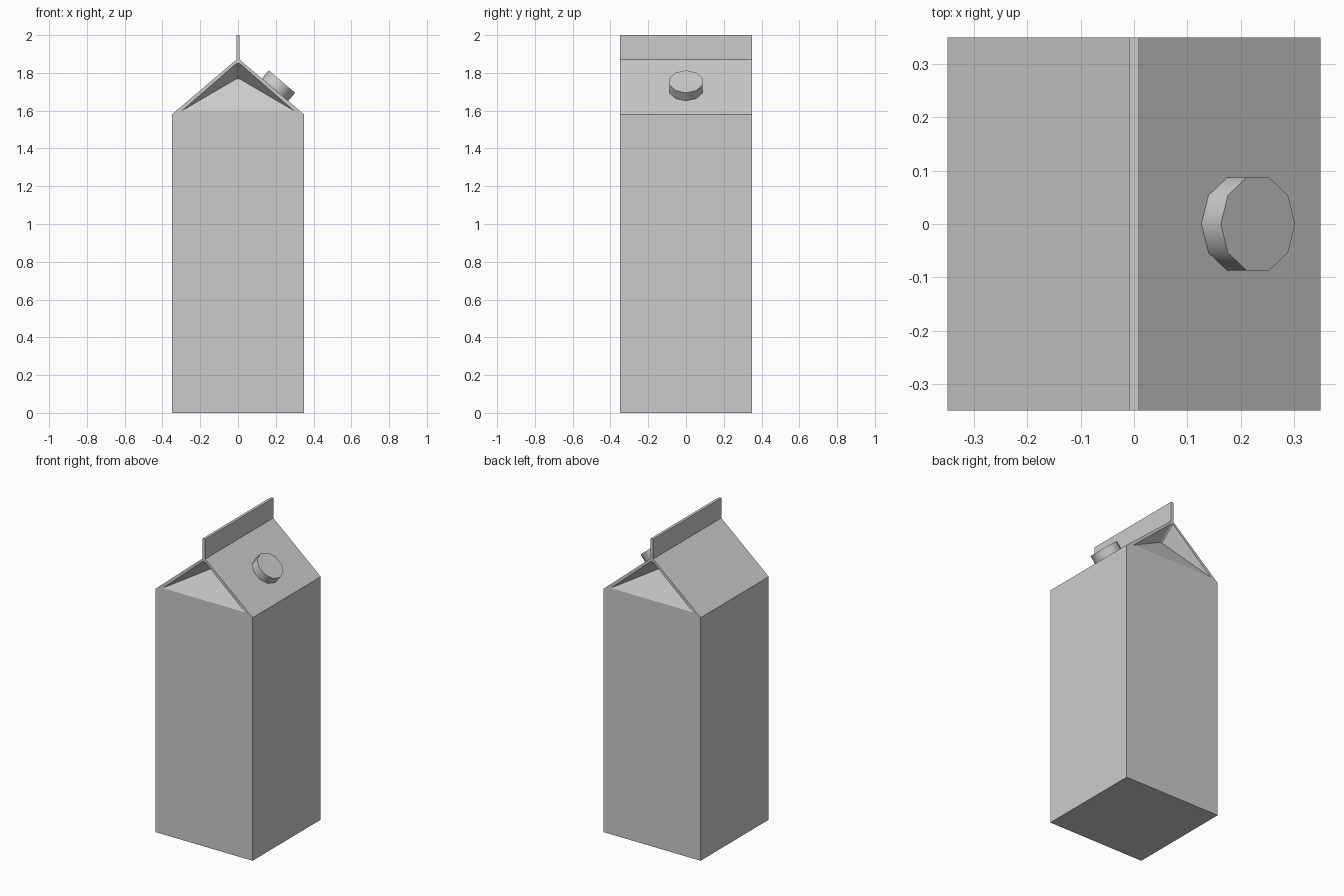
import bpy, bmesh, math
from mathutils import Matrix, Vector

if "Cube" in bpy.data.objects:
    bpy.data.objects.remove(bpy.data.objects["Cube"])

HALF = 0.35
ROWS = [(HALF, 0.0), (HALF, 1.58), (0.009, 1.87), (0.009, 2.0)]  # half width, height
SLOPE = math.atan2(ROWS[2][1] - ROWS[1][1], ROWS[1][0] - ROWS[2][0])


def add_object(name, bm):
    bmesh.ops.recalc_face_normals(bm, faces=bm.faces[:])
    mesh = bpy.data.meshes.new(name)
    bm.to_mesh(mesh)
    bm.free()
    obj = bpy.data.objects.new(name, mesh)
    bpy.context.collection.objects.link(obj)
    return obj


# Carton: four-cornered rings lofted from base to wall top, ridge and sealed fin
bm = bmesh.new()
rings = [[bm.verts.new((sx * w, sy * HALF, z))
          for sx, sy in ((-1, -1), (1, -1), (1, 1), (-1, 1))] for w, z in ROWS]
bm.faces.new(rings[0][::-1])
bm.faces.new(rings[-1])
gables = []
for level, (a, b) in enumerate(zip(rings, rings[1:])):
    for i in range(4):
        j = (i + 1) % 4
        face = bm.faces.new((a[i], a[j], b[j], b[i]))
        if level == 1 and i in (0, 2):
            gables.append(face)
bmesh.ops.recalc_face_normals(bm, faces=bm.faces[:])

# Gable ends: inset the panel, then fold its top edge inward and down
bmesh.ops.inset_individual(bm, faces=gables, thickness=0.02, use_even_offset=True)
for face in gables:
    side = math.copysign(1, face.calc_center_median().y)
    tops = [v for v in face.verts if v.co.z > 1.75]
    outer = {}
    for v in tops:
        v.co.x = math.copysign(0.009, v.co.x)
        outer[v] = v.co.copy()
    # the inset top edge stays as the rim; a new lower edge forms the tucked fold
    bases = [v for v in face.verts if v.co.z < 1.75]
    bm.faces.remove(face)
    inner = {v: bm.verts.new((v.co.x, side * (HALF - 0.1), 1.768)) for v in tops}
    bm.faces.new((bases[0], bases[1],
                  *sorted(inner.values(), key=lambda v: (v.co - bases[1].co).length)))
    bm.faces.new((tops[0], tops[1], inner[tops[1]], inner[tops[0]]))
    for t in tops:
        base = min(bases, key=lambda v: (v.co - t.co).length)
        bm.faces.new((base, t, inner[t]))
add_object("carton", bm)

# Screw cap: ten-sided, seated on the right roof panel
bm = bmesh.new()
bmesh.ops.create_cone(bm, cap_ends=True, segments=10, radius1=0.0915, radius2=0.0915, depth=0.056)
normal = Vector((math.sin(SLOPE), 0, math.cos(SLOPE)))
center = Vector((0.2325, 0, 1.754)) - normal * 0.028
bm.transform(Matrix.Translation(center) @ Matrix.Rotation(SLOPE, 4, 'Y')
             @ Matrix.Rotation(math.pi / 2, 4, 'Z'))
cap = add_object("cap", bm)
bpy.context.view_layer.objects.active = cap
cap.select_set(True)
bpy.ops.object.shade_smooth_by_angle(angle=math.radians(40))
